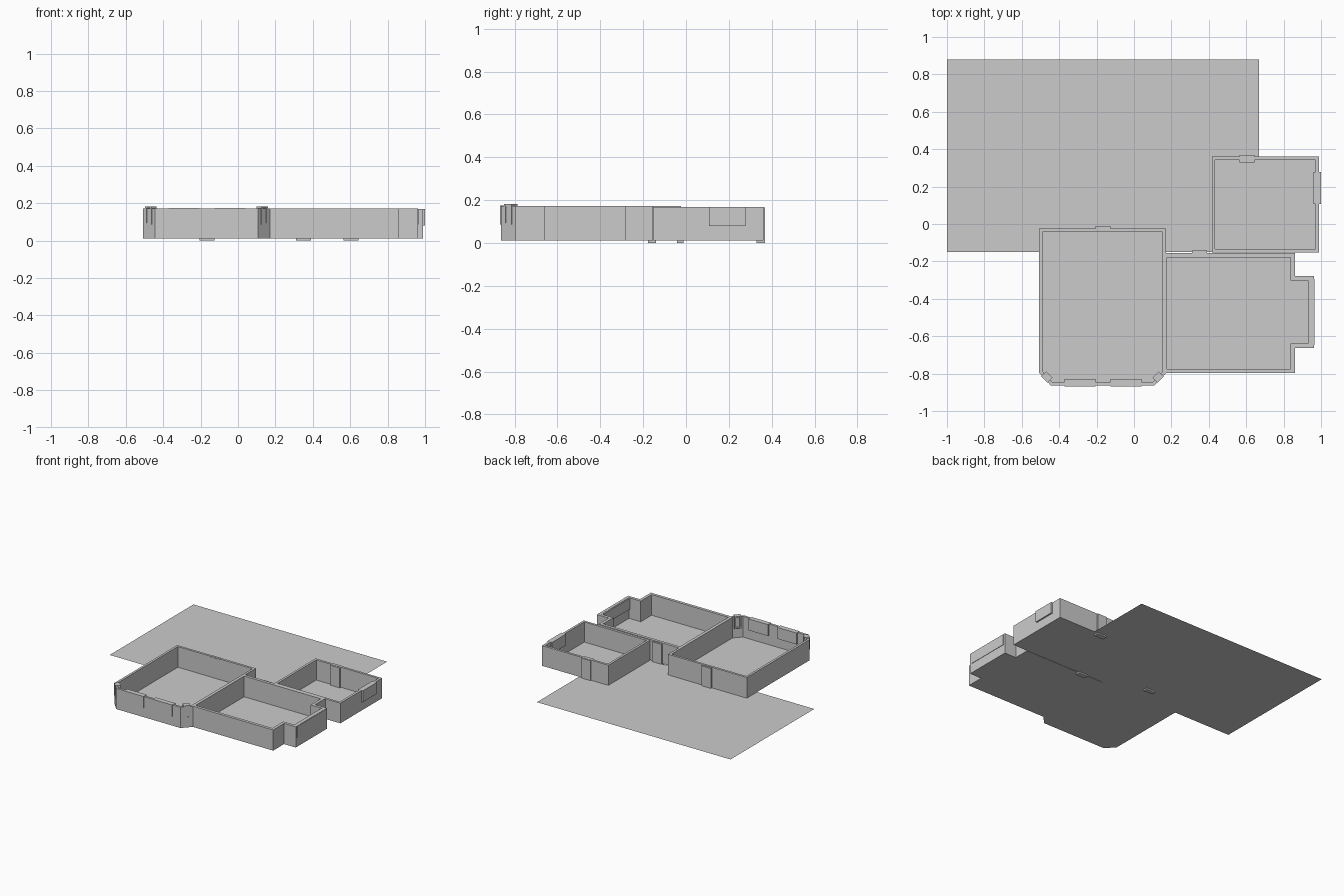
import bpy, bmesh, math
from mathutils import Matrix, Vector

cube = bpy.data.objects.get("Cube")
if cube:
    bpy.data.objects.remove(cube, do_unlink=True)

grey = bpy.data.materials.new("plain_grey")
grey.use_nodes = True
GREY = (0.6, 0.6, 0.6, 1)
grey.diffuse_color = GREY
grey.node_tree.nodes["Principled BSDF"].inputs["Base Color"].default_value = GREY

BASE = 0.011   # floor level
TOP = 0.172    # top of the walls


def finish(name, bm):
    mesh = bpy.data.meshes.new(name)
    bm.to_mesh(mesh)
    bm.free()
    mesh.materials.append(grey)
    obj = bpy.data.objects.new(name, mesh)
    bpy.context.collection.objects.link(obj)
    return obj


def polygon(bm, points, z):
    face = bm.faces.new([bm.verts.new((x, y, z)) for x, y in points])
    face.normal_update()
    return face


def flat(name, points):
    bm = bmesh.new()
    polygon(bm, points, BASE)
    return finish(name, bm)


def rect(x0, x1, y0, y1):
    return [(x0, y0), (x1, y0), (x1, y1), (x0, y1)]


def room(name, points, thickness, top=TOP):
    """Floor sheet plus a ring of walls following the outline."""
    flat(name + "_floor", points)
    bm = bmesh.new()
    inner = polygon(bm, points, BASE)
    ring = bmesh.ops.inset_region(bm, faces=[inner], thickness=thickness,
                                  use_boundary=True, use_even_offset=True)["faces"]
    bmesh.ops.delete(bm, geom=[inner], context="FACES_ONLY")
    up = bmesh.ops.extrude_face_region(bm, geom=ring, use_keep_orig=True)["geom"]
    verts = [g for g in up if isinstance(g, bmesh.types.BMVert)]
    bmesh.ops.translate(bm, verts=verts, vec=(0, 0, top - BASE))
    bmesh.ops.recalc_face_normals(bm, faces=bm.faces)
    return finish(name + "_walls", bm)


def add_box(bm, x0, x1, y0, y1, z0, z1):
    mat = (Matrix.Translation(((x0 + x1) / 2, (y0 + y1) / 2, (z0 + z1) / 2))
           @ Matrix.Diagonal((x1 - x0, y1 - y0, z1 - z0, 1)))
    bmesh.ops.create_cube(bm, size=1, matrix=mat)


def box(name, *bounds):
    bm = bmesh.new()
    add_box(bm, *bounds)
    return finish(name, bm)


# Ground sheet behind the rooms
flat("ground_sheet", rect(-1, 0.668, -0.15, 0.88))

# Three rooms
room("main_room", [(-0.507, -0.795), (-0.445, -0.863), (0.108, -0.863),
                   (0.171, -0.797), (0.171, -0.024), (-0.507, -0.024)], 0.018)
room("side_room", [(0.154, -0.797), (0.861, -0.797), (0.861, -0.663),
                   (0.962, -0.663), (0.962, -0.279), (0.861, -0.279),
                   (0.861, -0.155), (0.154, -0.155)], 0.023)
room("back_room", rect(0.416, 0.988, -0.152, 0.361), 0.018, TOP - 0.004)

# Doors, reaching just below the floor
for name, x, y0, y1 in (("main_door", -0.166, -0.043, -0.012),
                        ("side_door", 0.35, -0.177, -0.141),
                        ("back_door", 0.604, 0.33, 0.369)):
    box(name, x - 0.04, x + 0.04, y0, y1, 0, TOP - 0.006)

# Flat windows in the front, bay and back room walls
for name, x in (("front_window_right", -0.288), ("front_window_left", -0.042)):
    box(name, x - 0.083, x + 0.083, -0.868, -0.83, 0.085, TOP + 0.002)
box("bay_window", 0.93, 0.965, -0.647, -0.295, 0.085, TOP - 0.002)
box("back_room_window", 0.96, 1.0, 0.107, 0.278, 0.08, TOP - 0.004)

# Framed corner windows set across the cut corners
for name, x, side in (("corner_window_right", -0.466, -1),
                      ("corner_window_left", 0.129, 1)):
    bm = bmesh.new()
    w, d, low, high, bar = 0.024, 0.019, 0.085, 0.182, 0.009
    add_box(bm, -w, -w + bar, -d, d, low, high)
    add_box(bm, w - bar, w, -d, d, low, high)
    add_box(bm, -w, w, -d, d, low, low + bar)
    add_box(bm, -w, w, -d, d, high - bar, high)
    window = finish(name, bm)
    window.location = Vector((x, -0.818, 0))
    window.rotation_euler.z = side * math.radians(46)
